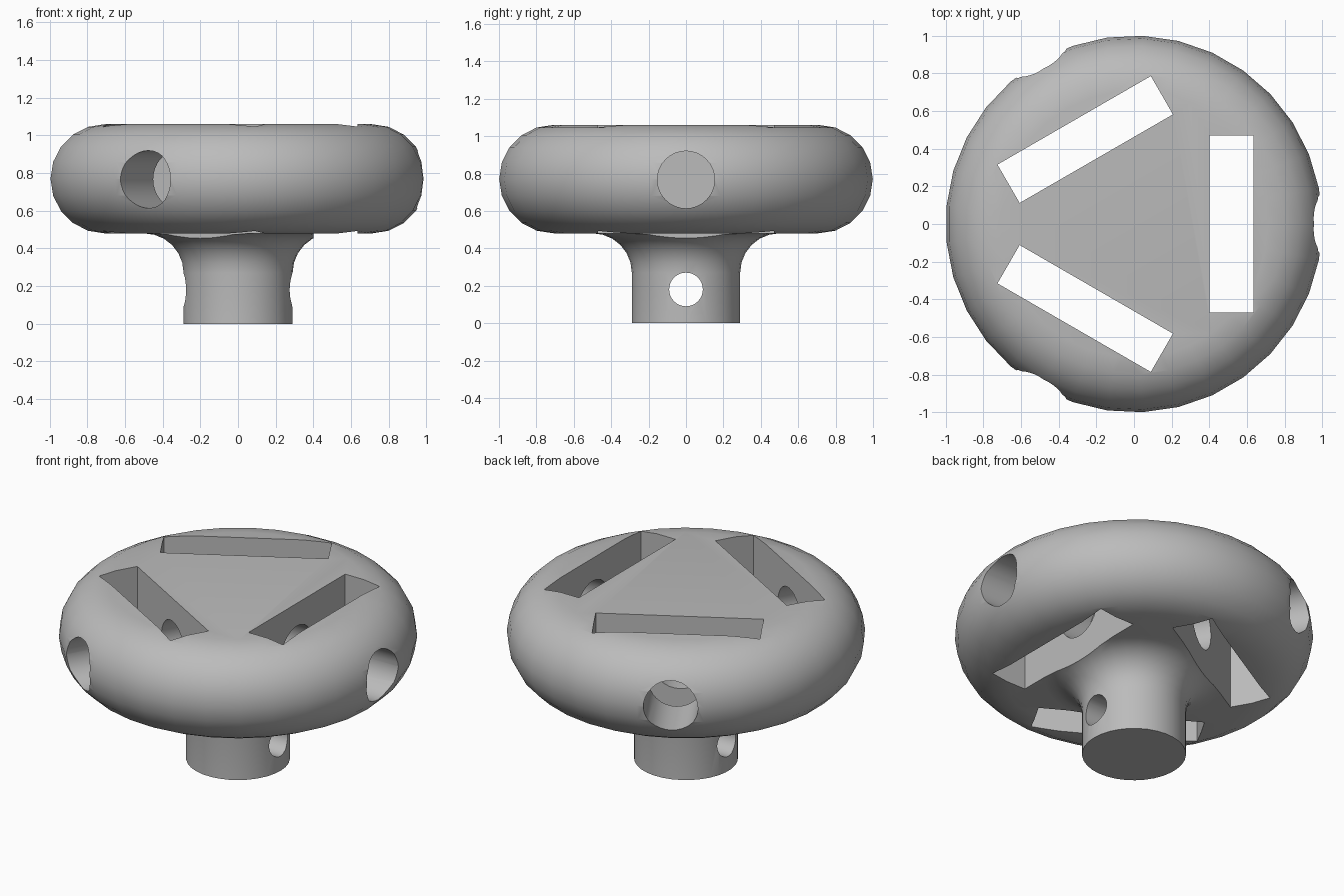
import bpy
import bmesh
from math import sin, cos, pi, radians
from mathutils import Matrix

if "Cube" in bpy.data.objects:
    bpy.data.objects.remove(bpy.data.objects["Cube"], do_unlink=True)

# Single grey material
grey = bpy.data.materials.new("plain grey")
grey.use_nodes = True
grey.diffuse_color = (0.5, 0.5, 0.5, 1)
grey.node_tree.nodes["Principled BSDF"].inputs["Base Color"].default_value = (0.5, 0.5, 0.5, 1)

SIDES = 33
HOLE_Z = 0.767


def make_object(name, bm):
    bmesh.ops.recalc_face_normals(bm, faces=bm.faces)
    mesh = bpy.data.meshes.new(name)
    bm.to_mesh(mesh)
    bm.free()
    mesh.materials.append(grey)
    obj = bpy.data.objects.new(name, mesh)
    bpy.context.collection.objects.link(obj)
    return obj


def arc(cx, cz, r, start, end, steps):
    angles = [radians(start + (end - start) * i / steps) for i in range(steps + 1)]
    return [(cx + r * cos(a), cz + r * sin(a)) for a in angles]


def lathe(name, profile):
    bm = bmesh.new()
    rings = [[bm.verts.new((r * cos(2 * pi * i / SIDES), r * sin(2 * pi * i / SIDES), z))
              for i in range(SIDES)] for r, z in profile]
    for low, high in zip(rings, rings[1:]):
        for i in range(SIDES):
            j = (i + 1) % SIDES
            bm.faces.new((low[i], low[j], high[j], high[i]))
    bm.faces.new(rings[0])
    bm.faces.new(rings[-1])
    return make_object(name, bm)


def box_cutter(name, size, place):
    bm = bmesh.new()
    bmesh.ops.create_cube(bm, size=1, matrix=place @ Matrix.Diagonal((*size, 1)))
    return make_object(name, bm)


def rod_cutter(name, radius, x0, x1, z, turn):
    # Cylinder lying along x, then turned about the knob axis
    bm = bmesh.new()
    place = turn @ Matrix.Translation(((x0 + x1) / 2, 0, z)) @ Matrix.Rotation(pi / 2, 4, 'Y')
    bmesh.ops.create_cone(bm, cap_ends=True, segments=32, radius1=radius,
                          radius2=radius, depth=x1 - x0, matrix=place)
    return make_object(name, bm)


# Knob: straight neck, fillet, rounded rim
profile = [(0.29, 0)]
profile += arc(0.50, 0.27, 0.21, 180, 90, 6)
profile += arc(0.71, 0.77, 0.29, -90, 90, 10)
knob = lathe("hand_knob", profile)

# Three through slots with radial bolt holes, and a cross hole in the neck
cutters = []
for k in range(3):
    turn = Matrix.Rotation(radians(120 * k), 4, 'Z')
    cutters.append(box_cutter(f"slot_cutter_{k}", (0.235, 0.94, 2),
                              turn @ Matrix.Translation((0.518, 0, HOLE_Z))))
    cutters.append(rod_cutter(f"bolt_hole_cutter_{k}", 0.153, 0.2, 1.2, HOLE_Z, turn))
cutters.append(rod_cutter("neck_hole_cutter", 0.09, -0.6, 0.6, 0.18, Matrix.Identity(4)))

bpy.context.view_layer.objects.active = knob
for cutter in cutters:
    cut = knob.modifiers.new(cutter.name, 'BOOLEAN')
    cut.operation = 'DIFFERENCE'
    cut.solver = 'EXACT'
    cut.object = cutter
    bpy.ops.object.modifier_apply(modifier=cut.name)
for cutter in cutters:
    bpy.data.objects.remove(cutter, do_unlink=True)

# Smooth curves, crisp cut edges
bpy.ops.object.select_all(action='DESELECT')
knob.select_set(True)
bpy.ops.object.shade_smooth_by_angle(angle=radians(30))
